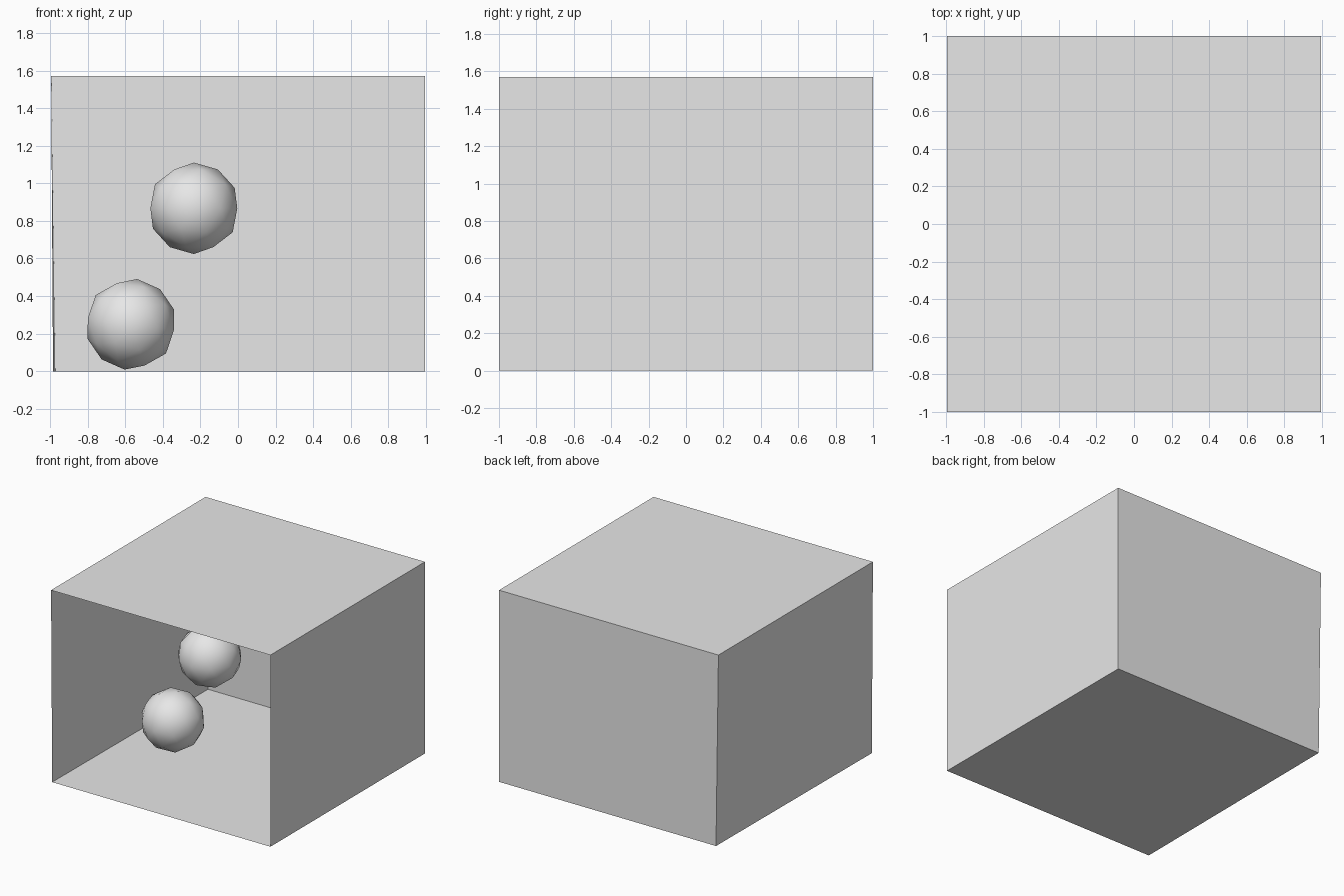
import bpy
import math

old = bpy.data.objects.get("Cube")
if old:
    bpy.data.objects.remove(old, do_unlink=True)

# Single plain grey
GREY = (0.8, 0.8, 0.8, 1.0)
grey = bpy.data.materials.new("plain grey")
grey.use_nodes = True
grey.diffuse_color = GREY
grey.node_tree.nodes["Principled BSDF"].inputs["Base Color"].default_value = GREY

# Room corners: the right wall leans in slightly towards the floor
SIDE, DEPTH, HEIGHT = 0.994, 1.0, 1.57
corners = {
    "floor_front_right": (-0.984, -DEPTH, 0),
    "floor_back_right": (-0.972, DEPTH, 0),
    "floor_front_left": (SIDE, -DEPTH, 0),
    "floor_back_left": (SIDE, DEPTH, 0),
    "top_front_right": (-SIDE, -DEPTH, HEIGHT),
    "top_back_right": (-SIDE, DEPTH, HEIGHT),
    "top_front_left": (SIDE, -DEPTH, HEIGHT),
    "top_back_left": (SIDE, DEPTH, HEIGHT),
}


def panel(name, *keys):
    """One flat sheet of the room, facing inwards."""
    mesh = bpy.data.meshes.new(name)
    mesh.from_pydata([corners[k] for k in keys], [], [range(len(keys))])
    mesh.materials.append(grey)
    bpy.context.collection.objects.link(bpy.data.objects.new(name, mesh))


def ball(name, location, turn):
    """Smooth shaded faceted ball."""
    bpy.ops.mesh.primitive_ico_sphere_add(subdivisions=2, radius=0.243,
                                          location=location, rotation=turn)
    obj = bpy.context.object
    obj.name = name
    obj.data.materials.append(grey)
    bpy.ops.object.shade_smooth()


# Room, open at the front
panel("floor", "floor_front_right", "floor_front_left",
      "floor_back_left", "floor_back_right")
panel("ceiling", "top_front_right", "top_back_right",
      "top_back_left", "top_front_left")
panel("back_wall", "floor_back_right", "floor_back_left",
      "top_back_left", "top_back_right")
panel("left_wall", "floor_front_left", "top_front_left",
      "top_back_left", "floor_back_left")
panel("right_wall", "floor_front_right", "floor_back_right",
      "top_back_right", "top_front_right")

# Balls inside the room
ball("lower_ball", (-0.57, -0.03, 0.25), (0, math.radians(8), 0))
ball("upper_ball", (-0.235, -0.03, 0.867), (0, 0, 0))
